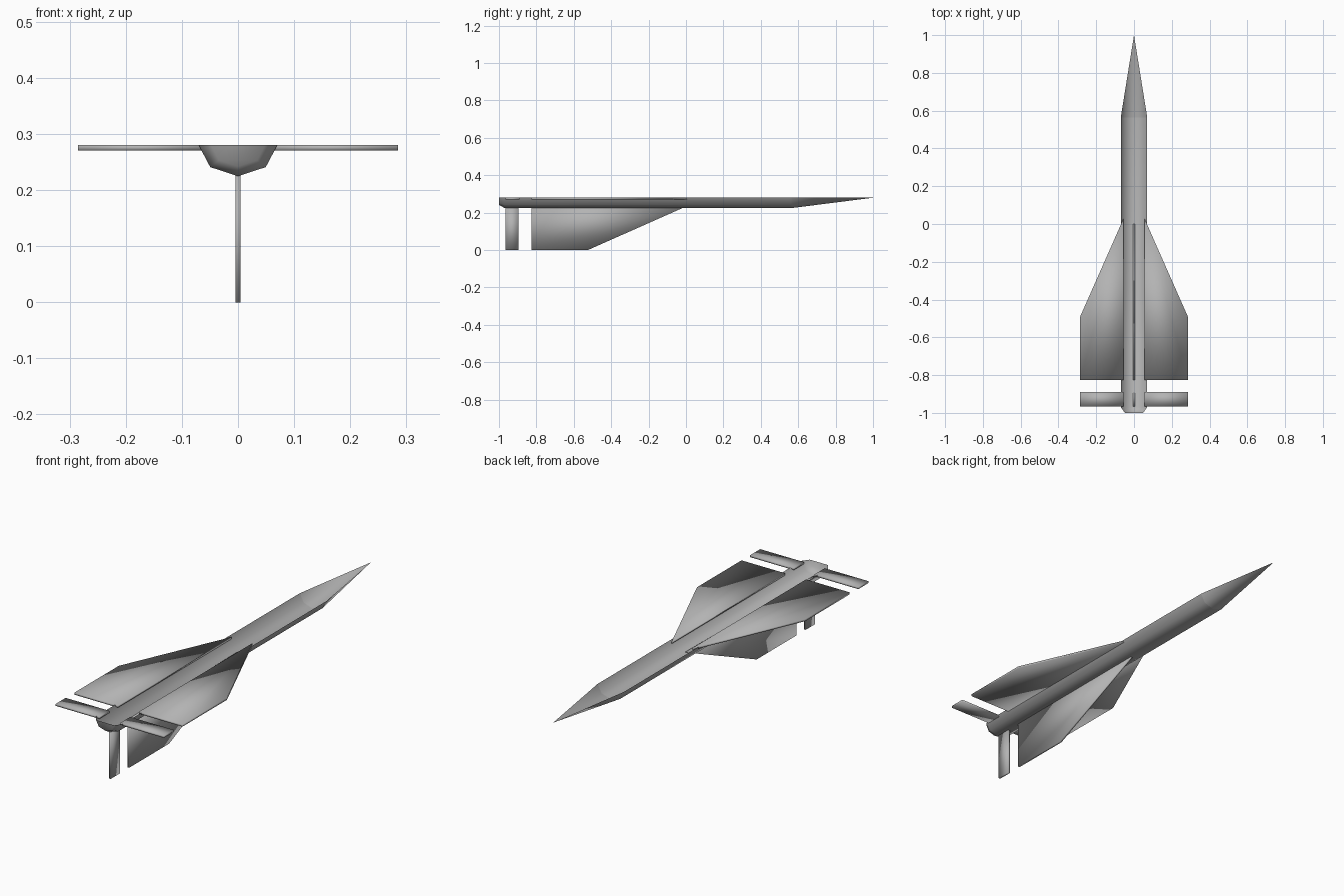
import bpy
import bmesh
import math

cube = bpy.data.objects.get("Cube")
if cube:
    bpy.data.objects.remove(cube, do_unlink=True)

grey = bpy.data.materials.new("plain_grey")
grey.use_nodes = True
COLOUR = (0.45, 0.45, 0.45, 1)
grey.diffuse_color = COLOUR
grey.node_tree.nodes["Principled BSDF"].inputs["Base Color"].default_value = COLOUR

TOP = 0.28        # height of the open rim
RADIUS = 0.07     # half width of the body
SQUASH = 0.79     # depth of the trough relative to its half width
HALF = 0.0048     # half thickness of every plate


def finish(name, bm):
    bmesh.ops.recalc_face_normals(bm, faces=bm.faces)
    mesh = bpy.data.meshes.new(name)
    bm.to_mesh(mesh)
    bm.free()
    mesh.materials.append(grey)
    for face in mesh.polygons:
        face.use_smooth = True
    obj = bpy.data.objects.new(name, mesh)
    bpy.context.collection.objects.link(obj)
    return obj


def ring(bm, y, radius):
    """Lower half of a squashed octagon."""
    angles = [math.pi + i * math.pi / 4 for i in range(5)]
    return [bm.verts.new((radius * math.cos(a), y, TOP + radius * SQUASH * math.sin(a)))
            for a in angles]


def skin(bm, a, b):
    for i in range(4):
        bm.faces.new((a[i], a[i + 1], b[i + 1], b[i]))


def plate(name, outline, to_3d):
    """Thin slab from an outline of (span, y) points."""
    bm = bmesh.new()
    sides = [[bm.verts.new(to_3d(s, y, t)) for s, y in outline] for t in (-HALF, HALF)]
    n = len(outline)
    for side in sides:
        bm.faces.new(side)
    for i in range(n):
        j = (i + 1) % n
        bm.faces.new((sides[0][i], sides[0][j], sides[1][j], sides[1][i]))
    return finish(name, bm)


# Open half-shell fuselage with a closed, chamfered tail
bm = bmesh.new()
front, back, end = ring(bm, 0.565, RADIUS), ring(bm, -0.97, RADIUS), ring(bm, -1, 0.048)
skin(bm, front, back)
skin(bm, back, end)
bm.faces.new(end)
finish("fuselage", bm)

# Half-cone nose
bm = bmesh.new()
base = ring(bm, 0.565, RADIUS)
tip = bm.verts.new((0, 1, TOP))
for i in range(4):
    bm.faces.new((base[i], base[i + 1], tip))
finish("nose_cone", bm)

# Wings and tail controls, whose roots reach just inside the rim
wing = [(0.055, 0.03), (0.285, -0.49), (0.285, -0.825), (0.055, -0.825)]
control = [(0.055, -0.89), (0.285, -0.89), (0.285, -0.965), (0.055, -0.965)]
for side, sign in (("left", 1), ("right", -1)):
    def flat(s, y, t, sign=sign):
        return (sign * s, y, TOP - HALF + t)
    plate(side + "_wing", wing, flat)
    plate(side + "_tail_control", control, flat)


# Lower fin and lower tail control
def upright(s, y, t):
    return (t, y, s)


plate("lower_fin", [(0.233, 0), (0, -0.525), (0, -0.825), (0.227, -0.825)], upright)
plate("lower_tail_control", [(0.227, -0.895), (0, -0.895), (0, -0.965), (0.227, -0.965)], upright)
